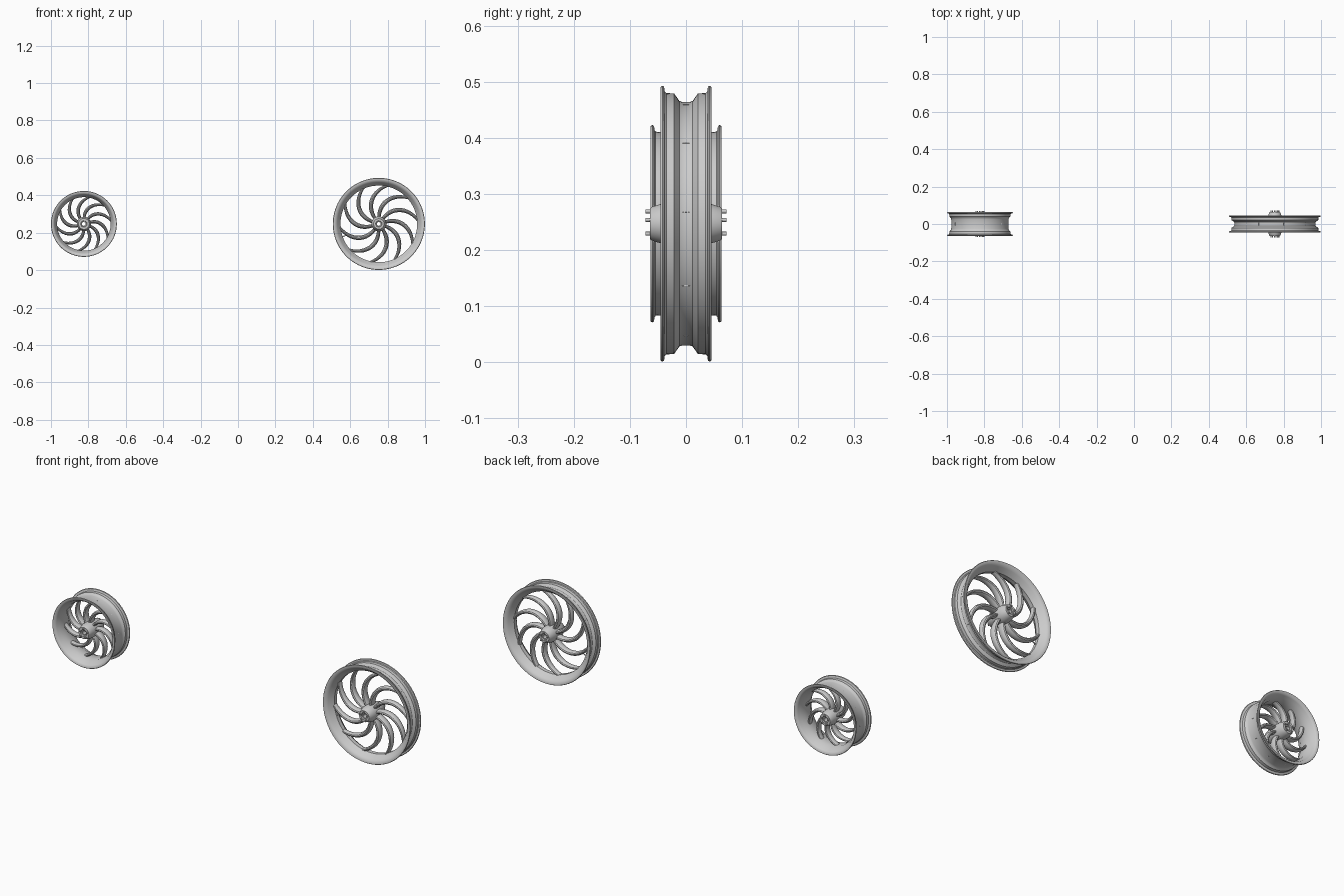
import bpy, bmesh, math
from mathutils import Vector, Matrix

cube = bpy.data.objects.get("Cube")
if cube:
    bpy.data.objects.remove(cube, do_unlink=True)

metal = bpy.data.materials.new("light grey metal")
metal.use_nodes = True
grey = (0.6, 0.6, 0.6, 1)
metal.diffuse_color = grey
metal.node_tree.nodes["Principled BSDF"].inputs["Base Color"].default_value = grey


def finish(name, bm, centre):
    bmesh.ops.recalc_face_normals(bm, faces=bm.faces)
    mesh = bpy.data.meshes.new(name)
    bm.to_mesh(mesh)
    bm.free()
    mesh.materials.append(metal)
    ob = bpy.data.objects.new(name, mesh)
    ob.location = centre
    bpy.context.collection.objects.link(ob)
    bpy.ops.object.select_all(action='DESELECT')
    ob.select_set(True)
    bpy.context.view_layer.objects.active = ob
    bpy.ops.object.shade_smooth_by_angle(angle=math.radians(32))
    return ob


def skin(bm, rings, loop):
    """Join matching closed rings of vertices with quads."""
    pairs = list(zip(rings, rings[1:]))
    if loop:
        pairs.append((rings[-1], rings[0]))
    for a, b in pairs:
        for i in range(len(a)):
            j = (i + 1) % len(a)
            bm.faces.new((a[i], a[j], b[j], b[i]))


def lathe(name, half, centre, segments):
    """Spin a closed (y, radius) section, mirrored in y, around the axle."""
    section = half + [(-y, r) for y, r in reversed(half)]
    bm = bmesh.new()
    rings = []
    for i in range(segments):
        a = math.tau * i / segments
        rings.append([bm.verts.new((r * math.cos(a), y, r * math.sin(a))) for y, r in section])
    skin(bm, rings, True)
    return finish(name, bm, centre)


def spokes(name, centre, count, r0, r1, sweep, width, depth):
    """Curved blades that leave the hub radially and trail into the rim."""
    bm = bmesh.new()
    steps, sides = 16, 12

    def path(t, start):
        a = start - sweep * t ** 1.7
        r = r0 + (r1 - r0) * t
        return Vector((r * math.cos(a), 0, r * math.sin(a)))

    for k in range(count):
        start = math.tau * k / count + 0.3
        rings = []
        for s in range(steps + 1):
            t = s / steps
            p = path(t, start)
            tangent = (path(t + 0.01, start) - path(max(t - 0.01, 0), start)).normalized()
            across = Vector((-tangent.z, 0, tangent.x))
            w = width * (0.75 + 0.4 * math.sin(math.pi * t) - 0.1 * t)
            d = depth * (1 - 0.35 * t)
            ring = []
            for i in range(sides):
                a = math.tau * i / sides
                ring.append(bm.verts.new(p + across * w * math.cos(a) + Vector((0, d * math.sin(a), 0))))
            rings.append(ring)
        skin(bm, rings, False)
        bm.faces.new(rings[0])
        bm.faces.new(rings[-1])
    return finish(name, bm, centre)


def bolts(name, centre, ring_radius, y):
    """Five small bolt heads on each face of the hub."""
    bm = bmesh.new()
    for side in (-1, 1):
        for k in range(5):
            a = math.tau * k / 5 + math.pi / 2
            place = Matrix.Translation((ring_radius * math.cos(a), side * y, ring_radius * math.sin(a)))
            bmesh.ops.create_cone(bm, cap_ends=True, segments=12, radius1=0.0035, radius2=0.0035,
                                  depth=0.012, matrix=place @ Matrix.Rotation(math.pi / 2, 4, 'X'))
    return finish(name, bm, centre)


large = Vector((0.753, 0, 0.247))
small = Vector((-0.824, 0, 0.247))

# Large narrow wheel: flanged rim with a drop centre
lathe("large_rim", [
    (0.007, 0.217), (0.012, 0.219), (0.021, 0.232), (0.035, 0.233), (0.038, 0.236),
    (0.039, 0.244), (0.042, 0.246), (0.045, 0.244), (0.045, 0.238), (0.041, 0.228),
    (0.034, 0.222), (0.020, 0.212), (0.010, 0.205)], large, 96)
spokes("large_spokes", large, 10, 0.025, 0.212, 0.85, 0.0105, 0.022)
lathe("large_hub", [
    (0.030, 0.040), (0.045, 0.035), (0.061, 0.030), (0.064, 0.028),
    (0.064, 0.017), (0.058, 0.015), (0.058, 0.010)], large, 48)
bolts("large_hub_bolts", large, 0.022, 0.066)

# Small wide wheel: deep dished rim
lathe("small_rim", [
    (0.025, 0.153), (0.034, 0.156), (0.040, 0.163), (0.054, 0.164), (0.056, 0.167),
    (0.057, 0.174), (0.060, 0.176), (0.063, 0.174), (0.063, 0.170), (0.060, 0.162),
    (0.054, 0.157), (0.040, 0.152), (0.025, 0.143)], small, 96)
spokes("small_spokes", small, 10, 0.022, 0.149, 0.85, 0.0085, 0.022)
lathe("small_hub", [
    (0.030, 0.038), (0.045, 0.034), (0.059, 0.031), (0.062, 0.029),
    (0.062, 0.017), (0.056, 0.015), (0.056, 0.010)], small, 48)
bolts("small_hub_bolts", small, 0.022, 0.064)

# Valve stem on the inside of the large rim
bm = bmesh.new()
bmesh.ops.create_cone(bm, cap_ends=True, segments=12, radius1=0.003, radius2=0.002, depth=0.03,
                      matrix=Matrix.Rotation(math.pi / 2, 4, 'Y'))
valve = finish("valve_stem", bm, large + Vector((-0.188, 0, -0.066)))
valve.rotation_euler.y = -math.atan2(0.066, 0.188)
